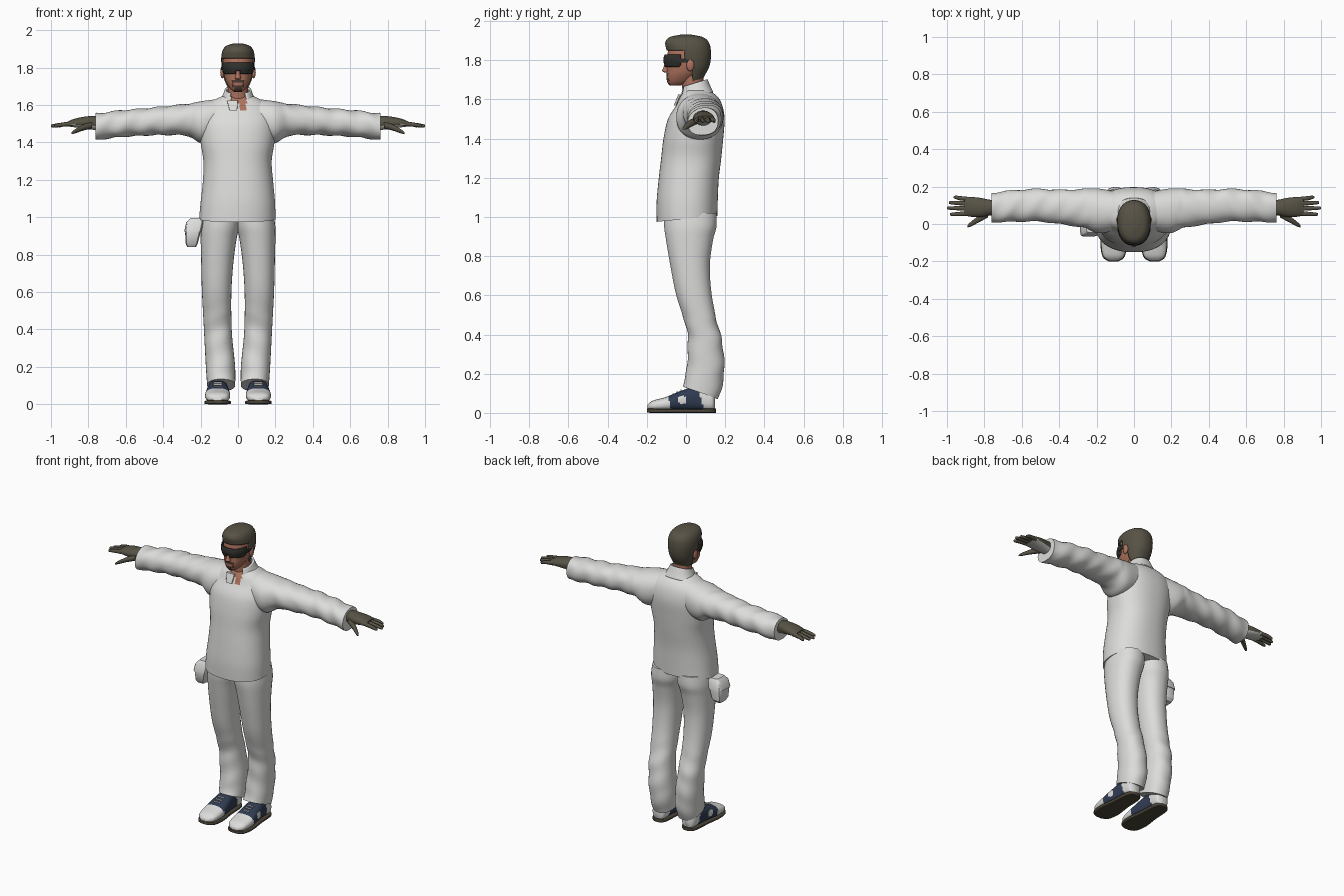
import bpy, bmesh, math
from mathutils import Vector


def mat(name, r, g, b):
    m = bpy.data.materials.new(name)
    m.diffuse_color = (r, g, b, 1)
    return m


WHITE = mat("white cloth", .72, .72, .71)
OLIVE = mat("olive brown", .095, .085, .06)
SKIN = mat("skin", .42, .17, .11)
VISOR = mat("visor black", .03, .03, .027)
NAVY = mat("navy leather", .03, .045, .085)
SOLE = mat("sole brown", .07, .058, .04)
BEARD = mat("beard brown", .07, .04, .03)
PALM = mat("palm grey", .58, .58, .55)


def spline(keys, sub):
    """Smooth interpolation through the key tuples."""
    out = []
    for i in range(len(keys) - 1):
        p0, p1 = keys[max(i - 1, 0)], keys[i]
        p2, p3 = keys[i + 1], keys[min(i + 2, len(keys) - 1)]
        for s in range(sub):
            t = s / sub
            out.append([.5 * (2 * b + (c - a) * t + (2 * a - 5 * b + 4 * c - d) * t * t
                              + (3 * b - a - 3 * c + d) * t ** 3)
                        for a, b, c, d in zip(p0, p1, p2, p3)])
    out.append(list(keys[-1]))
    return out


def finish(name, bm, mats, rule, mirror, shell, angle=50):
    bmesh.ops.recalc_face_normals(bm, faces=bm.faces)
    bm.normal_update()
    if rule:
        for f in bm.faces:
            f.material_index = rule(f.calc_center_median(), f.normal)
    me = bpy.data.meshes.new(name)
    bm.to_mesh(me)
    bm.free()
    ob = bpy.data.objects.new(name, me)
    bpy.context.collection.objects.link(ob)
    for m in mats:
        me.materials.append(m)
    bpy.ops.object.select_all(action='DESELECT')
    ob.select_set(True)
    bpy.context.view_layer.objects.active = ob
    bpy.ops.object.shade_smooth_by_angle(angle=math.radians(angle))
    if shell:
        md = ob.modifiers.new("Shell", 'SOLIDIFY')
        md.thickness = shell
        md.offset = -1
    if mirror:
        ob.modifiers.new("Mirror", 'MIRROR')
    return ob


def loft(name, keys, mats, axis='z', n=32, sub=4, p=2.2, tweak=None, keep=None,
         rule=None, mirror=False, shell=0, caps=True, angle=50):
    """Superellipse sections: (position, low u, high u, low v, high v)."""
    put = {'z': lambda a, u, v: (u, v, a), 'x': lambda a, u, v: (a, u, v),
           'y': lambda a, u, v: (u, a, v)}[axis]
    bm = bmesh.new()
    rings = []
    for a, u0, u1, v0, v1 in spline(keys, sub):
        ring = []
        for i in range(n):
            t = 2 * math.pi * (i + .5) / n
            c, s = math.cos(t), math.sin(t)
            u = (u0 + u1) / 2 + (u1 - u0) / 2 * math.copysign(abs(c) ** (2 / p), c)
            v = (v0 + v1) / 2 + (v1 - v0) / 2 * math.copysign(abs(s) ** (2 / p), s)
            co = Vector(put(a, u, v))
            if tweak:
                tweak(co)
            ring.append(bm.verts.new(co))
        rings.append(ring)
    for r, q in zip(rings, rings[1:]):
        for i in range(n):
            j = (i + 1) % n
            bm.faces.new((r[i], r[j], q[j], q[i]))
    if caps:
        bm.faces.new(rings[0])
        bm.faces.new(rings[-1])
    bmesh.ops.recalc_face_normals(bm, faces=bm.faces)
    if keep:
        bad = [f for f in bm.faces if not keep(f.calc_center_median())]
        bmesh.ops.delete(bm, geom=bad, context='FACES')
    return finish(name, bm, mats, rule, mirror, shell, angle)


def ball(name, loc, size, m, mirror=False):
    bm = bmesh.new()
    bmesh.ops.create_uvsphere(bm, u_segments=16, v_segments=10, radius=1)
    for v in bm.verts:
        v.co = Vector(loc) + v.co * Vector(size)
    return finish(name, bm, [m], None, mirror, 0)


# Jacket body, with the open neck showing skin
def hem(co):
    if co.z < 1.06:
        co.z += .1 * co.y * (1.06 - co.z) / .07


def neck_gap(c, nrm):
    return int(c.y < .03 and ((c.z > 1.565 and 0 < c.x < .045) or (c.z > 1.61 and abs(c.x) < .045)))


loft("jacket_body", [(.99, -.208, .2, -.15, .16), (1.08, -.2, .198, -.15, .162),
                     (1.19, -.188, .188, -.14, .167), (1.3, -.185, .18, -.127, .18),
                     (1.4, -.2, .195, -.115, .19), (1.5, -.205, .2, -.092, .197),
                     (1.57, -.19, .185, -.05, .185), (1.615, -.15, .145, -.03, .16),
                     (1.645, -.09, .09, -.01, .12)],
     [WHITE, SKIN], n=72, sub=5, p=2.3, tweak=hem, rule=neck_gap)


# Collar and turned-down flap
def raise_back(co):
    co.z += .3 * (co.y - .05)


loft("collar", [(1.61, -.105, .105, -.035, .14), (1.645, -.085, .085, -.032, .125),
                (1.685, -.07, .07, -.022, .11)], [WHITE], n=48, tweak=raise_back,
     keep=lambda c: not (c.y < .03 and -.04 < c.x < .045), shell=.012, caps=False)
loft("collar_flap", [(1.57, -.045, -.005, -.062, -.05), (1.625, -.06, 0, -.04, -.026)],
     [WHITE], n=16, sub=1, p=6)


# Sleeves
def crease(co):
    if co.x > .25:
        co.z += .003 * math.sin(co.x * 55 + co.y * 35)
        co.y += .003 * math.sin(co.x * 48 + co.z * 30)


loft("sleeve", [(.08, -.03, .17, 1.43, 1.635), (.19, -.05, .19, 1.395, 1.622),
                (.27, -.02, .187, 1.435, 1.607), (.4, 0, .182, 1.44, 1.592),
                (.5, .013, .188, 1.437, 1.582), (.62, .013, .182, 1.43, 1.572),
                (.7, .01, .174, 1.42, 1.562), (.762, .01, .166, 1.415, 1.556)],
     [WHITE], axis='x', sub=6, tweak=crease, mirror=True)

# Gloved hands with pale palms
loft("palm", [(.72, .05, .13, 1.465, 1.53), (.77, .045, .13, 1.467, 1.542),
              (.82, .036, .14, 1.473, 1.538), (.87, .038, .145, 1.48, 1.528),
              (.905, .045, .145, 1.485, 1.515)], [OLIVE, PALM], axis='x', n=24,
     rule=lambda c, nrm: int(nrm.z < -.45), mirror=True)
for nm, y0, y1, tip in (("index_finger", .056, .052, .985), ("middle_finger", .083, .085, 1.0),
                        ("ring_finger", .109, .114, .99), ("little_finger", .133, .143, .965)):
    loft(nm, [(.88, y0 - .012, y0 + .012, 1.487, 1.514), (.93, (y0 + y1) / 2 - .012, (y0 + y1) / 2 + .012, 1.485, 1.508),
              (tip - .01, y1 - .009, y1 + .009, 1.48, 1.498), (tip, y1 - .004, y1 + .004, 1.484, 1.493)],
         [OLIVE], axis='x', n=10, mirror=True)
loft("thumb", [(.78, .035, .075, 1.475, 1.51), (.83, .008, .045, 1.462, 1.495),
               (.875, -.015, .01, 1.447, 1.468), (.89, -.018, -.006, 1.445, 1.455)],
     [OLIVE], axis='x', n=12, mirror=True)


# Trouser legs, hem lower at the heel
def cuff(co):
    if co.z < .19:
        co.z -= .35 * (co.y - .08) * (.19 - co.z) / .09
    if co.z < .5:
        co.y += .003 * math.sin(co.z * 45 + co.x * 20)


loft("trouser_leg", [(.1, .015, .165, -.02, .165), (.2, .015, .172, 0, .195),
                     (.35, .03, .18, .01, .187), (.45, .035, .185, -.002, .162),
                     (.6, .035, .193, -.05, .132), (.75, .025, .197, -.08, .122),
                     (.88, .008, .2, -.102, .138), (.95, -.008, .2, -.112, .156),
                     (1.02, -.01, .19, -.112, .155)],
     [WHITE], tweak=cuff, sub=6, mirror=True)


# Two-tone shoes
def shoe_paint(c, nrm):
    patch = c.x > .13 and math.hypot(c.y + .02, c.z - .065) < .022
    return int(-.085 < c.y + .25 * (c.z - .06) < .08 and not patch)


loft("shoe_upper", [(-.197, .085, .135, .02, .04), (-.17, .052, .166, .012, .062),
                    (-.1, .042, .176, .01, .082), (-.02, .048, .168, .01, .115),
                    (.06, .058, .158, .01, .135), (.13, .063, .152, .01, .11),
                    (.148, .085, .13, .02, .09)],
     [WHITE, NAVY], axis='y', n=40, sub=8, p=2.5, rule=shoe_paint, mirror=True)
loft("shoe_sole", [(-.2, .085, .135, .003, .022), (-.175, .05, .168, 0, .022),
                   (-.1, .038, .18, 0, .02), (0, .05, .168, 0, .02),
                   (.12, .058, .158, 0, .022), (.152, .085, .13, 0, .022)],
     [SOLE], axis='y', n=24, p=6, mirror=True)
for i in range(3):
    y, z = -.065 + .02 * i, .098 + .009 * i
    loft("shoe_lace", [(.085, y - .003, y + .003, z - .006, z + .004),
                       (.132, y - .003, y + .003, z - .006, z + .004)],
         [WHITE], axis='x', n=8, sub=1, mirror=True)

# Hip pouch with lid
loft("pouch", [(.84, -.272, -.225, -.04, .03), (.86, -.28, -.215, -.055, .045),
               (.92, -.283, -.2, -.064, .05), (.985, -.26, -.185, -.05, .04)],
     [WHITE], n=16, sub=1, p=6, angle=30)
loft("pouch_lid", [(.925, -.288, -.195, -.068, .054), (.97, -.278, -.185, -.062, .05),
                   (.995, -.255, -.185, -.045, .035)], [WHITE], n=16, sub=1, p=6, angle=30)


# Head, neck and facial hair
def face_paint(c, nrm):
    if c.y > -.05:
        return 0
    moustache = 1.722 < c.z < 1.736 and abs(c.x) < .032
    sides = 1.695 < c.z < 1.73 and .023 < abs(c.x) < .032
    goatee = c.z < 1.702 and abs(c.x) < .02
    return int(moustache or sides or goatee)


loft("neck", [(1.55, -.06, .06, -.015, .1), (1.64, -.055, .055, -.018, .09),
              (1.75, -.055, .055, -.03, .09)], [SKIN])
loft("head", [(1.67, -.022, .022, -.083, -.03), (1.688, -.042, .042, -.096, .02),
              (1.72, -.062, .062, -.1, .06), (1.75, -.073, .073, -.099, .09),
              (1.79, -.08, .08, -.098, .105), (1.84, -.08, .08, -.093, .11),
              (1.88, -.072, .072, -.082, .1), (1.91, -.05, .05, -.05, .07),
              (1.92, -.02, .02, -.02, .03)],
     [SKIN, BEARD], n=56, sub=6, rule=face_paint)
loft("nose", [(1.736, -.013, .013, -.106, -.08), (1.745, -.017, .017, -.122, -.08),
              (1.762, -.012, .012, -.116, -.08), (1.8, -.008, .008, -.103, -.08)],
     [SKIN], n=16)
ball("ear", (.084, .022, 1.775), (.011, .02, .032), SKIN, True)


# Hair shell with hairline and sideburns
def hairline(c):
    if c.y < -.005:
        return c.z > 1.852
    return c.z > (1.79 if c.y < .035 else 1.69)


loft("hair", [(1.685, -.05, .05, -.02, .078), (1.72, -.068, .068, -.06, .095),
              (1.76, -.081, .081, -.09, .116), (1.8, -.087, .087, -.096, .126),
              (1.85, -.09, .09, -.1, .127), (1.89, -.083, .083, -.106, .117),
              (1.917, -.062, .062, -.085, .088), (1.93, -.02, .02, -.03, .03)],
     [OLIVE], n=56, sub=6, keep=hairline, shell=.012)

# Wraparound glasses
loft("glasses_lens", [(1.766, -.078, .078, -.108, .09), (1.8, -.087, .087, -.116, .09),
                      (1.828, -.086, .086, -.11, .09)], [VISOR], n=72, caps=False, shell=.008,
     keep=lambda c: c.y < -.03 and not (abs(c.x) < .014 and c.z < 1.785))
loft("glasses_arm", [(-.04, .08, .088, 1.788, 1.812), (.03, .084, .091, 1.79, 1.8)],
     [VISOR], axis='y', n=8, sub=1, p=6, mirror=True)
